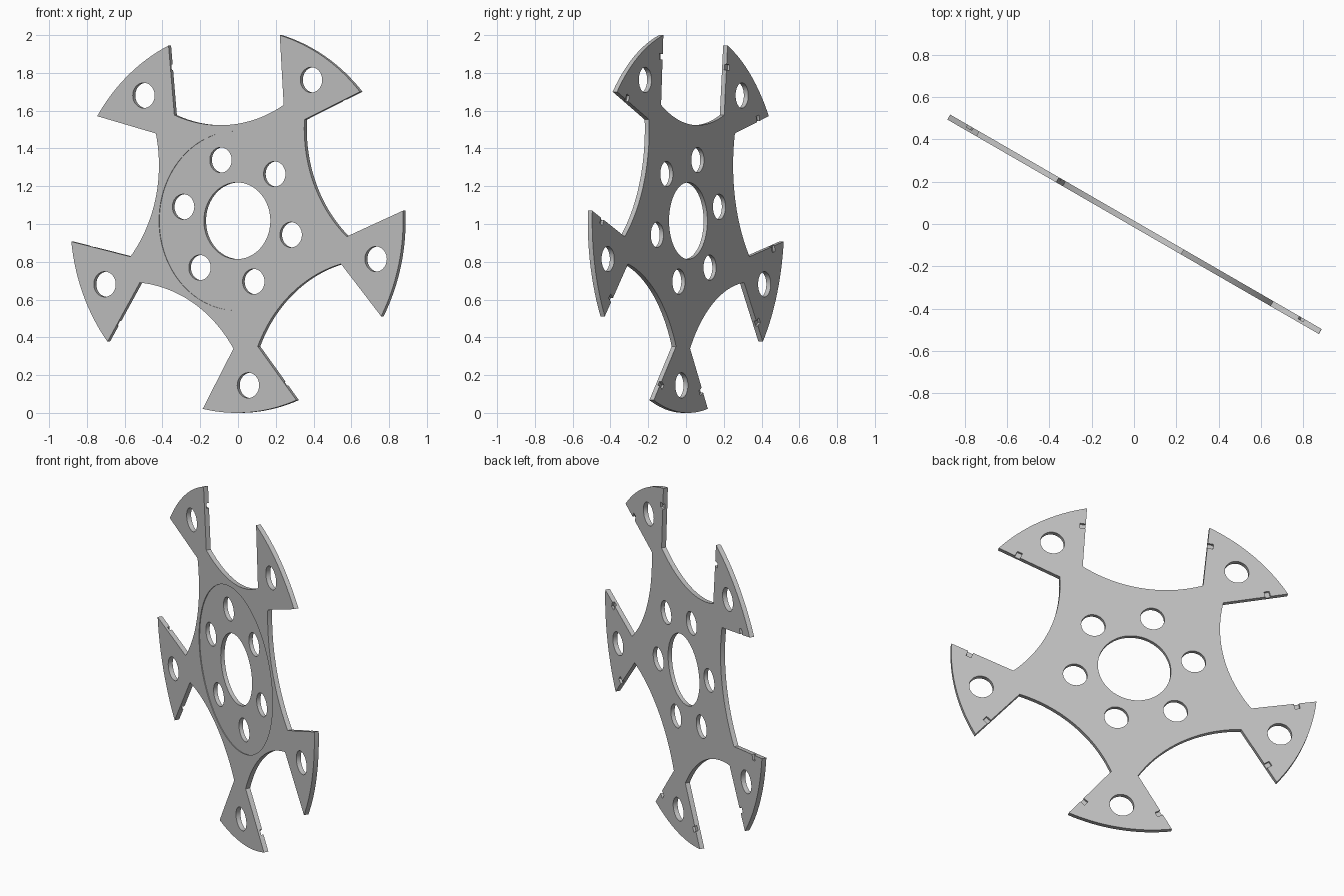
import bpy, bmesh
from math import sin, cos, radians, pi, atan2, sqrt
from mathutils import Vector, Matrix

if "Cube" in bpy.data.objects:
    bpy.data.objects.remove(bpy.data.objects["Cube"])

RADIUS = 1.017
HALF = 0.0135           # half the plate thickness
FIRST_ARM = -85.4
ARMS = [radians(FIRST_ARM + 72 * k) for k in range(5)]
NECK = Vector((0.673, 0.0745))                      # along the arm, sideways
TIP = RADIUS * Vector((cos(radians(16.4)), sin(radians(16.4))))
SCALLOP_DEPTH = 0.51


def turn(p, angle):
    return Matrix.Rotation(angle, 2) @ Vector(p)


def circle(centre, radius, n=64):
    return [Vector(centre) + turn((radius, 0), 2 * pi * i / n) for i in range(n)]


def prisms(name, outlines, y0, y1):
    """One mesh holding an upright slab for every outline."""
    bm = bmesh.new()
    for pts in outlines:
        face = bm.faces.new([bm.verts.new((p[0], y0, p[1])) for p in pts])
        ext = bmesh.ops.extrude_face_region(bm, geom=[face])
        moved = [v for v in ext["geom"] if isinstance(v, bmesh.types.BMVert)]
        bmesh.ops.translate(bm, verts=moved, vec=(0, y1 - y0, 0))
    bmesh.ops.recalc_face_normals(bm, faces=bm.faces)
    mesh = bpy.data.meshes.new(name)
    bm.to_mesh(mesh)
    bm.free()
    obj = bpy.data.objects.new(name, mesh)
    bpy.context.collection.objects.link(obj)
    return obj


def cut(target, cutter):
    cutter.hide_render = True
    mod = target.modifiers.new("cut", "BOOLEAN")
    mod.operation, mod.solver, mod.object = "DIFFERENCE", "EXACT", cutter
    bpy.context.view_layer.objects.active = target
    bpy.ops.object.modifier_apply(modifier=mod.name)
    bpy.data.objects.remove(cutter)


# Outline: flared arm ends joined by concave scallops
outline = []
neck_r, neck_a = NECK.length, atan2(NECK.y, NECK.x)
gap = radians(36) - neck_a
chord, along = neck_r * sin(gap), neck_r * cos(gap)
sag = along - SCALLOP_DEPTH
arc_r = (chord ** 2 + sag ** 2) / (2 * sag)
sweep = atan2(chord, sqrt(arc_r ** 2 - chord ** 2))
for arm in ARMS:
    for i in range(17):
        outline.append(turn((RADIUS, 0), arm + radians(16.4) * (i / 8 - 1)))
    for i in range(33):
        a = sweep * (i / 16 - 1)
        p = (SCALLOP_DEPTH + arc_r - arc_r * cos(a), arc_r * sin(a))
        outline.append(turn(p, arm + radians(36)))
plate = prisms("star_plate", [outline], -HALF, HALF)

# Shallow round recess on the front
cut(plate, prisms("recess_cutter", [circle((0, 0), 0.475, 128)], -0.05, -HALF + 0.004))

# Centre bore, ring of bolt holes and one hole in each arm
holes = [circle((0, 0), 0.203, 96)]
holes += [circle(turn((0.337, 0), radians(47.3 + 60 * k)), 0.067) for k in range(6)]
holes += [circle(turn((0.874, 0), arm), 0.067) for arm in ARMS]
cut(plate, prisms("hole_cutter", holes, -0.1, 0.1))

# Small square notches in the back of both sides of each arm
edge = (TIP - NECK).normalized()
inward = Vector((edge.y, -edge.x))
spot = NECK.lerp(TIP, 0.69)
notches = []
for arm in ARMS:
    for side in (1, -1):
        box = [spot + edge * s * 0.015 + inward * d
               for s, d in ((-1, -0.03), (1, -0.03), (1, 0.032), (-1, 0.032))]
        notches.append([turn((p.x, p.y * side), arm) for p in box])
cut(plate, prisms("notch_cutter", notches, 0, 0.05))

# Stand the plate up, turned about the vertical
plate.data.transform(Matrix.Translation((0, 0, RADIUS)) @ Matrix.Rotation(radians(-30), 4, "Z"))

grey = bpy.data.materials.new("plain_grey")
grey.use_nodes = True
colour = (0.53, 0.53, 0.53, 1)
grey.diffuse_color = colour
grey.node_tree.nodes["Principled BSDF"].inputs["Base Color"].default_value = colour
plate.data.materials.clear()
plate.data.materials.append(grey)
for poly in plate.data.polygons:
    poly.material_index = 0

bpy.ops.object.select_all(action="DESELECT")
plate.select_set(True)
bpy.context.view_layer.objects.active = plate
bpy.ops.object.shade_smooth_by_angle(angle=radians(30))
